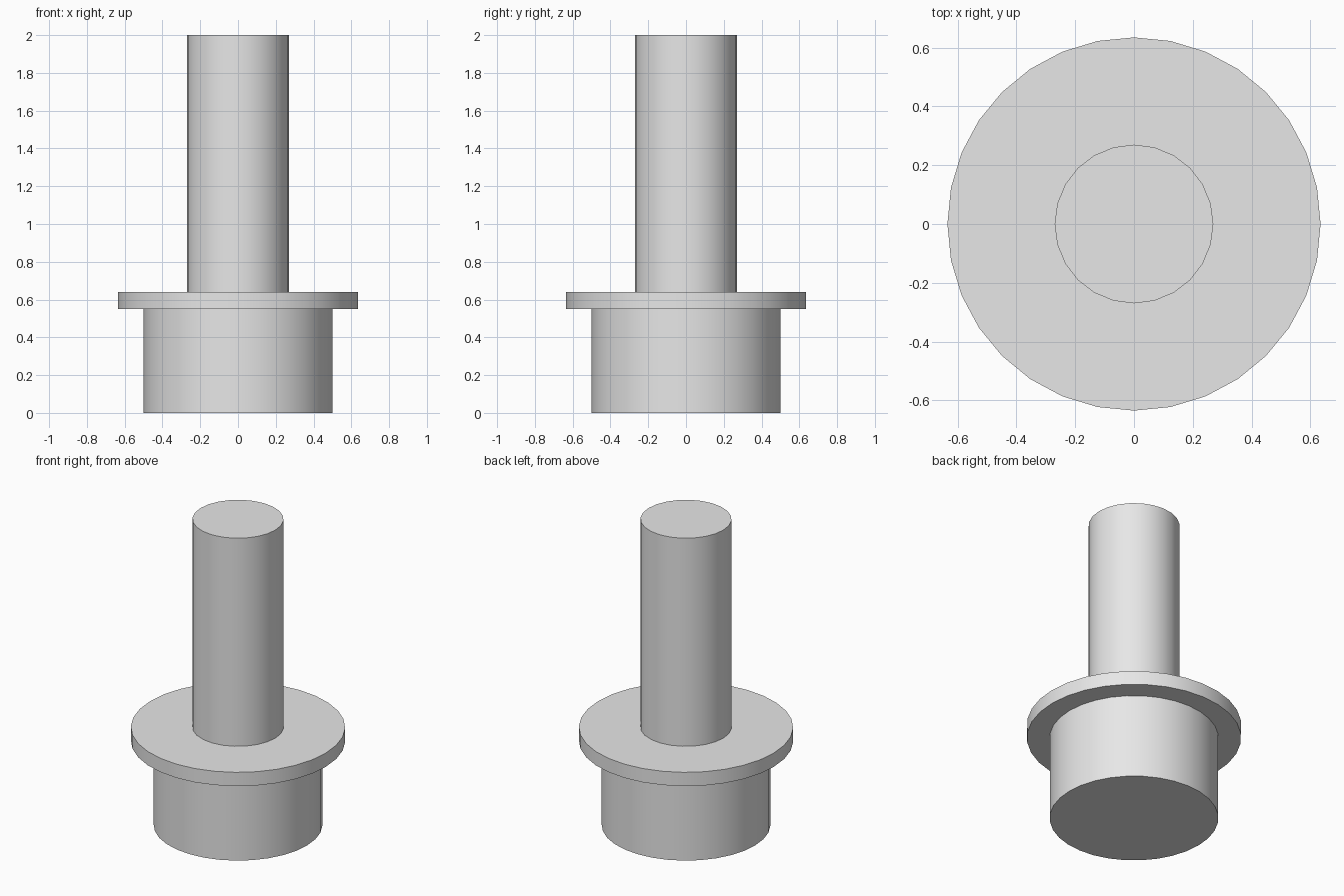
import bpy
import math

cube = bpy.data.objects.get("Cube")
if cube:
    bpy.data.objects.remove(cube, do_unlink=True)

# One plain grey for every part
grey = bpy.data.materials.new("light_grey")
grey.use_nodes = True
colour = (0.8, 0.8, 0.8, 1.0)
grey.diffuse_color = colour
grey.node_tree.nodes["Principled BSDF"].inputs["Base Color"].default_value = colour


def add_cylinder(name, radius, bottom, top, sides):
    bpy.ops.mesh.primitive_cylinder_add(
        vertices=sides, radius=radius, depth=top - bottom,
        location=(0, 0, (bottom + top) / 2))
    part = bpy.context.object
    part.name = name
    part.data.materials.append(grey)
    bpy.ops.object.shade_smooth_by_angle(angle=math.radians(30))
    return part


# Wide base, thin flange and tall shaft stacked on one axis
add_cylinder("base", 0.5, 0.0, 0.55, 32)
add_cylinder("flange", 0.635, 0.55, 0.64, 32)
add_cylinder("shaft", 0.27, 0.64, 2.0, 24)
